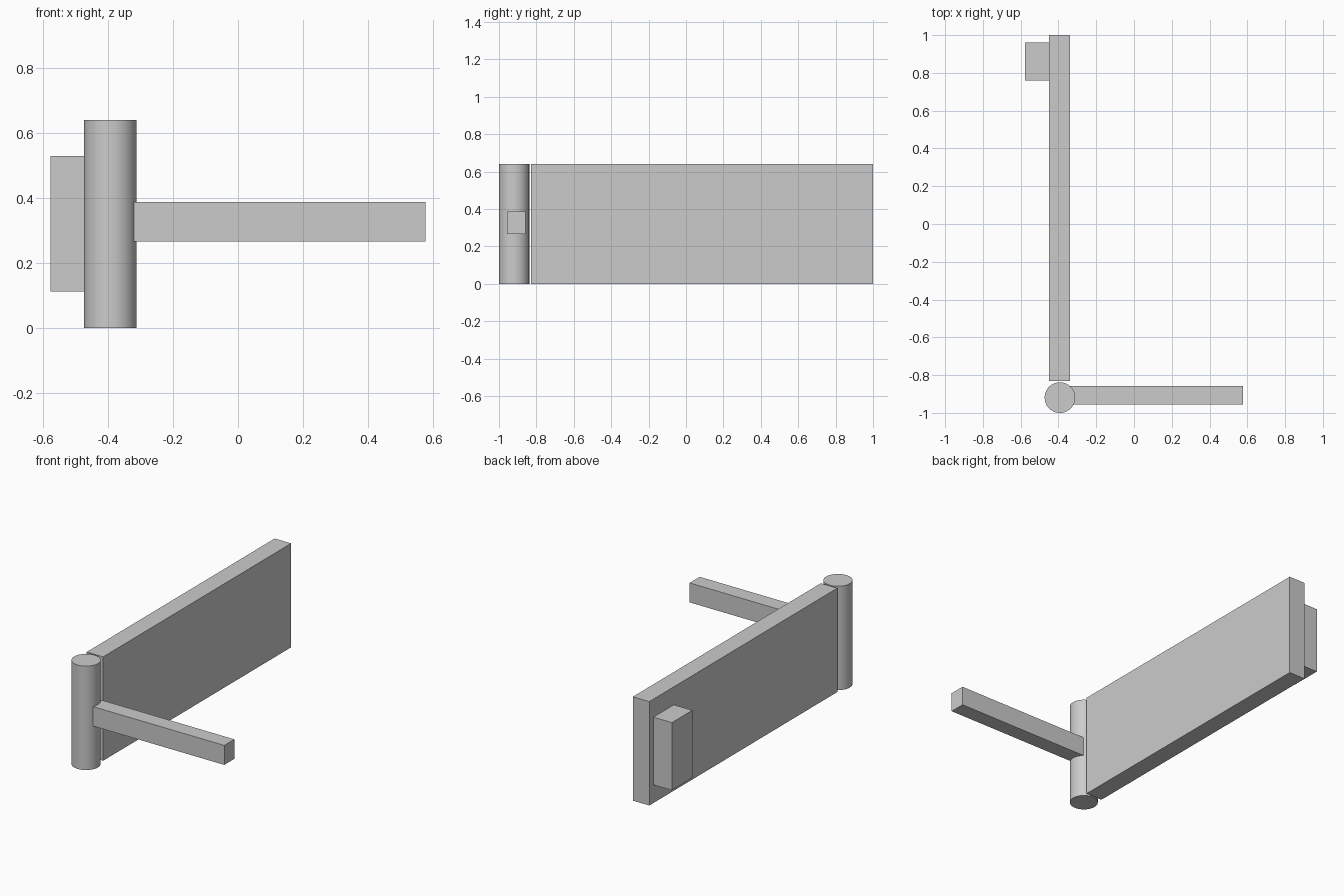
import bpy

cube = bpy.data.objects.get("Cube")
if cube:
    bpy.data.objects.remove(cube, do_unlink=True)

# Single plain grey for the whole model
grey = bpy.data.materials.new("light_grey")
grey.use_nodes = True
GREY = (0.6, 0.6, 0.6, 1)
grey.diffuse_color = GREY
grey.node_tree.nodes["Principled BSDF"].inputs["Base Color"].default_value = GREY


def box(name, low, high):
    """Box spanning two opposite corners."""
    bpy.ops.mesh.primitive_cube_add(size=1)
    ob = bpy.context.object
    ob.name = name
    ob.location = [(a + b) / 2 for a, b in zip(low, high)]
    ob.scale = [b - a for a, b in zip(low, high)]
    bpy.ops.object.transform_apply(location=False, rotation=False, scale=True)
    ob.data.materials.append(grey)
    return ob


HEIGHT = 0.64

# Upright panel, with the block on its outer side near the back
box("panel", (-0.45, -0.83, 0), (-0.338, 1, HEIGHT))
box("side_block", (-0.576, 0.761, 0.112), (-0.45, 0.96, 0.529))

# Round post at the front end of the panel
bpy.ops.mesh.primitive_cylinder_add(
    vertices=64, radius=0.081, depth=HEIGHT, location=(-0.392, -0.919, HEIGHT / 2))
post = bpy.context.object
post.name = "hinge_post"
post.data.materials.append(grey)
bpy.ops.object.shade_smooth_by_angle()

# Arm reaching sideways out of the post
box("arm", (-0.34, -0.956, 0.267), (0.576, -0.858, 0.387))
